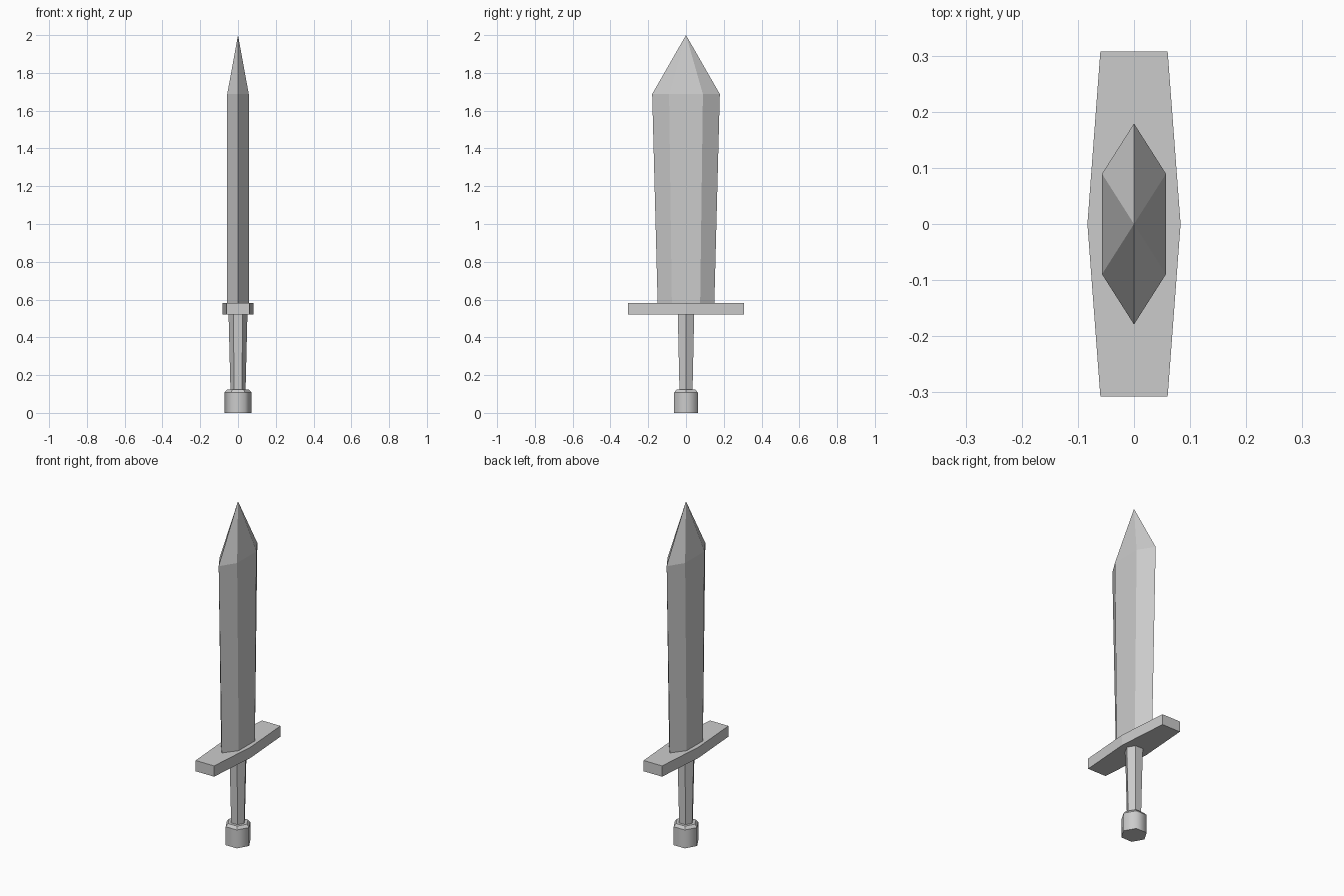
import bpy, bmesh
from math import cos, sin, pi

if "Cube" in bpy.data.objects:
    bpy.data.objects.remove(bpy.data.objects["Cube"])


def loft(name, rings, smooth_bands=()):
    """Capped solid through rings of points; a one-point ring makes a tip."""
    bm = bmesh.new()
    loops = [[bm.verts.new(p) for p in ring] for ring in rings]
    for band, (a, b) in enumerate(zip(loops, loops[1:])):
        n = len(a)
        for i in range(n):
            j = (i + 1) % n
            face = bm.faces.new((a[i], a[j], b[0]) if len(b) == 1
                                else (a[i], a[j], b[j], b[i]))
            face.smooth = band in smooth_bands
    for loop in (loops[0], loops[-1]):
        if len(loop) > 2:
            bm.faces.new(loop)
    bmesh.ops.recalc_face_normals(bm, faces=bm.faces)
    mesh = bpy.data.meshes.new(name)
    bm.to_mesh(mesh)
    bm.free()
    obj = bpy.data.objects.new(name, mesh)
    bpy.context.collection.objects.link(obj)
    return obj


def hexagon(r, z):
    return [(r * cos(i * pi / 3), r * sin(i * pi / 3), z) for i in range(6)]


def blade_ring(half_width, z, x=0.057):
    w, s = half_width, half_width / 2
    return [(0, -w, z), (x, -s, z), (x, s, z), (0, w, z), (-x, s, z), (-x, -s, z)]


def guard_ring(z):
    return [(0.06, -0.307, z), (0.083, 0, z), (0.06, 0.307, z),
            (-0.06, 0.307, z), (-0.083, 0, z), (-0.06, -0.307, z)]


# Pommel: softly shaded hexagonal sides with a bevelled top
loft("pommel", [hexagon(0.072, 0), hexagon(0.072, 0.108), hexagon(0.058, 0.124)], (0,))

# Tapered grip
loft("grip", [hexagon(0.04, 0.12), hexagon(0.05, 0.522)])

# Crossguard
loft("crossguard", [guard_ring(0.52), guard_ring(0.583)])

# Flaring blade with a pointed tip
loft("blade", [blade_ring(0.15, 0.58), blade_ring(0.179, 1.688), [(0, 0, 2.0)]])
